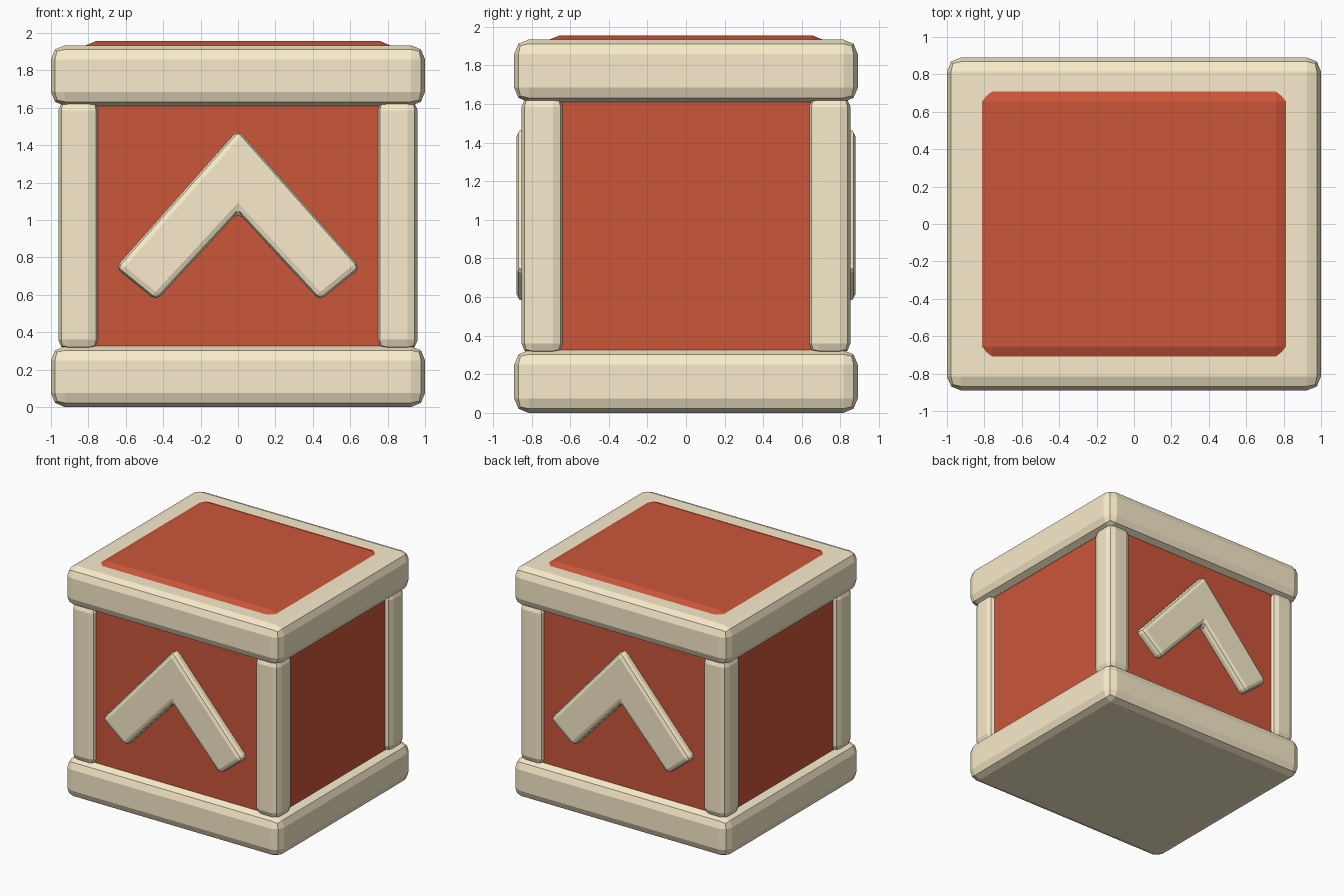
import bpy, bmesh

if "Cube" in bpy.data.objects:
    bpy.data.objects.remove(bpy.data.objects["Cube"])


def material(name, color):
    m = bpy.data.materials.new(name)
    m.diffuse_color = color
    m.use_nodes = True
    m.node_tree.nodes["Principled BSDF"].inputs["Base Color"].default_value = m.diffuse_color
    return m


CREAM = material("cream", (0.95, 0.84, 0.60, 1))
RED = material("red", (0.60, 0.093, 0.042, 1))


def finish(name, bm, mat, bevel):
    bmesh.ops.recalc_face_normals(bm, faces=bm.faces)
    me = bpy.data.meshes.new(name)
    bm.to_mesh(me)
    bm.free()
    me.materials.append(mat)
    ob = bpy.data.objects.new(name, me)
    bpy.context.collection.objects.link(ob)
    mod = ob.modifiers.new("bevel", "BEVEL")
    mod.width = bevel
    mod.segments = 2
    mod.limit_method = "ANGLE"
    return ob


def box(name, lo, hi, mat, bevel):
    bm = bmesh.new()
    bmesh.ops.create_cube(bm, size=1)
    for v in bm.verts:
        for i in range(3):
            v.co[i] = lo[i] if v.co[i] < 0 else hi[i]
    return finish(name, bm, mat, bevel)


def chevron(name, side):
    # arrow outline in x/z, closed prism from inside the core outward
    half = [(0.655, 0.745), (0.437, 0.568)]
    outline = [(0, 1.483)] + half + [(0, 1.04)] + [(-x, z) for x, z in reversed(half)]
    bm = bmesh.new()
    inner, outer = ([bm.verts.new((x, side * y, z)) for x, z in outline] for y in (0.74, 0.879))
    bm.faces.new(inner)
    bm.faces.new(outer)
    n = len(outline)
    for i in range(n):
        j = (i + 1) % n
        bm.faces.new((inner[i], inner[j], outer[j], outer[i]))
    return finish(name, bm, CREAM, 0.035)


# red core with wide bevels, its top rising just above the upper slab
box("core", (-0.918, -0.812, 0.01), (0.918, 0.812, 1.956), RED, 0.158)

# bottom and top slabs
box("base_slab", (-1, -0.89, 0), (1, 0.89, 0.325), CREAM, 0.075)
box("top_slab", (-1, -0.89, 1.61), (1, 0.89, 1.934), CREAM, 0.075)

# four corner posts
for sx, xn in ((-1, "left"), (1, "right")):
    for sy, yn in ((-1, "front"), (1, "back")):
        cx, cy, h = sx * 0.852, sy * 0.743, 0.109
        box(f"{yn}_{xn}_post", (cx - h, cy - h, 0.305), (cx + h, cy + h, 1.64), CREAM, 0.055)

# raised arrows on front and back
chevron("front_arrow", -1)
chevron("back_arrow", 1)
